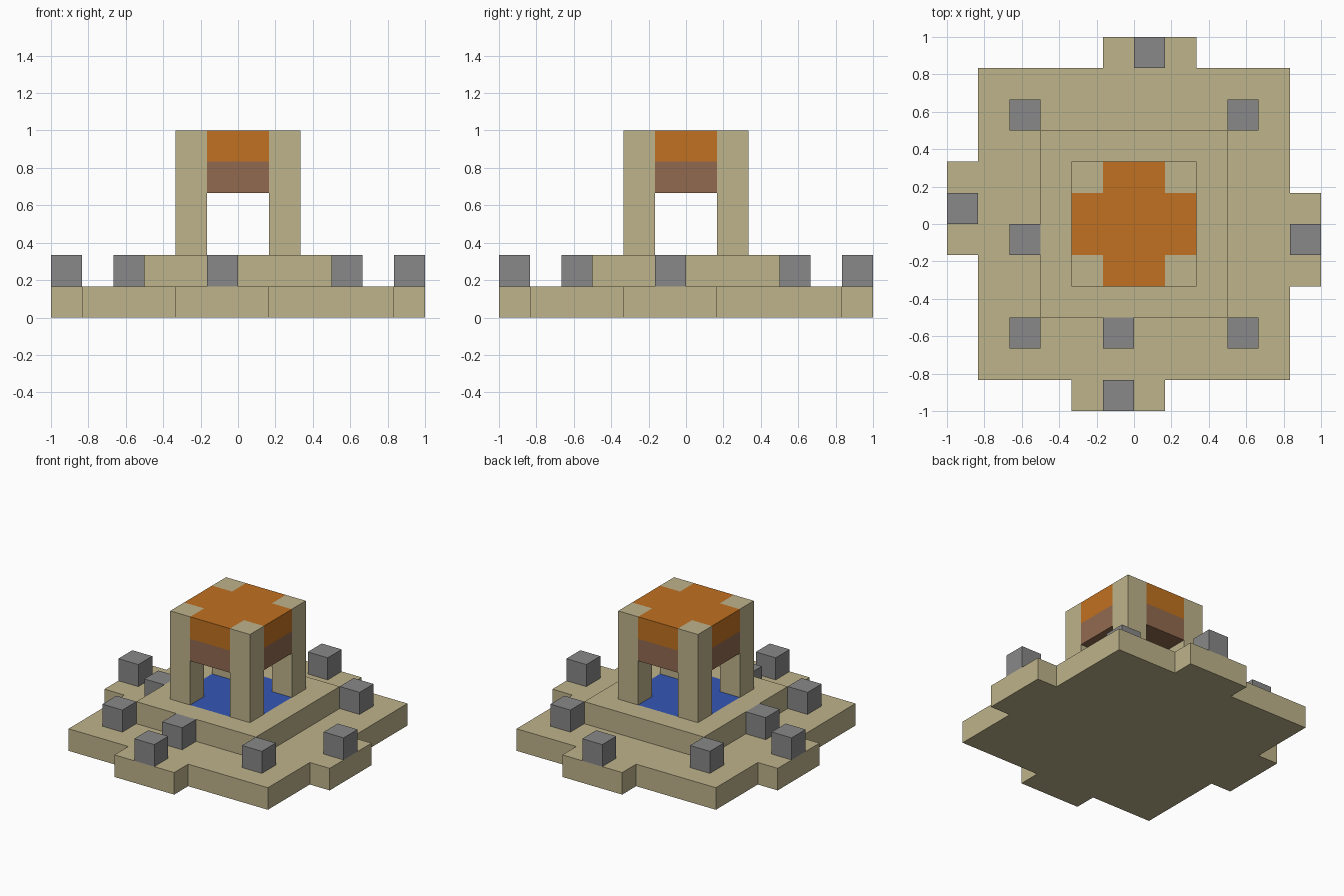
import bpy, bmesh
from mathutils import Vector

U = 1 / 6  # one block

cube = bpy.data.objects.get("Cube")
if cube:
    bpy.data.objects.remove(cube, do_unlink=True)


def linear(c):
    c /= 255
    return c / 12.92 if c <= 0.04045 else ((c + 0.055) / 1.055) ** 2.4


def material(name, *rgb):
    mat = bpy.data.materials.new(name)
    mat.use_nodes = True
    colour = [linear(c) for c in rgb] + [1]
    mat.diffuse_color = colour
    mat.node_tree.nodes["Principled BSDF"].inputs["Base Color"].default_value = colour
    return mat


sand = material("sandstone", 190, 179, 139)
stone = material("grey stone", 136, 136, 136)
orange = material("orange", 193, 113, 33)
brown = material("brown wood", 146, 106, 80)
water = material("blue water", 52, 86, 180)


def four_way(side):
    """Repeat the outline of the front side around all four sides."""
    points = list(side)
    for _ in range(3):
        side = [(-y, x) for x, y in side]
        points += side
    return points


def square(x, y, size):
    return [(x, y), (x + size, y), (x + size, y + size), (x, y + size)]


def prism(name, outline, low, high, *mats, cut=None):
    """Extrude an outline, given in blocks, between two heights."""
    bm = bmesh.new()
    face = bm.faces.new([bm.verts.new((x * U, y * U, low * U)) for x, y in outline])
    top = bmesh.ops.extrude_face_region(bm, geom=[face])["geom"]
    bmesh.ops.translate(bm, vec=(0, 0, (high - low) * U),
                        verts=[v for v in top if isinstance(v, bmesh.types.BMVert)])
    bmesh.ops.recalc_face_normals(bm, faces=bm.faces)
    if cut:
        cut(bm)
    mesh = bpy.data.meshes.new(name)
    bm.to_mesh(mesh)
    bm.free()
    for mat in mats:
        mesh.materials.append(mat)
    obj = bpy.data.objects.new(name, mesh)
    bpy.context.collection.objects.link(obj)
    return obj


def cut_pool(bm):
    """Cut a cross-shaped pool into the top of the upper step."""
    for axis in (Vector((1, 0, 0)), Vector((0, 1, 0))):
        for d in (-2, -1, 1, 2):
            bmesh.ops.bisect_plane(bm, geom=bm.verts[:] + bm.edges[:] + bm.faces[:],
                                   plane_co=axis * d * U, plane_no=axis)
    for f in bm.faces:
        near, far = sorted(abs(c) / U for c in f.calc_center_median().xy)
        if f.normal.z > 0.5 and far < 2 and near < 1:
            f.material_index = 1


# Stepped base with an offset landing on each side
prism("base", four_way([(-5, -5), (-2, -5), (-2, -6), (1, -6), (1, -5)]), 0, 1, sand)
prism("upper_step", square(-3, -3, 6), 1, 2, sand, water, cut=cut_pool)

# Corner pillars
for x in (-2, 1):
    for y in (-2, 1):
        prism("pillar", square(x, y, 1), 2, 6, sand)

# Cross-shaped roof in two layers
cross = four_way([(-1, -1), (-1, -2), (1, -2)])
prism("roof_beams", cross, 4, 5, brown)
prism("roof_top", cross, 5, 6, orange)

# Loose stone blocks: step corners, step sides, landings
corners = [(x, y) for x in (-4, 3) for y in (-4, 3)]
sides = [(-1, -4), (-4, -1)]
landings = [(-1, -6), (5, -1), (0, 5), (-6, 0)]
for x, y in corners + sides + landings:
    prism("stone_block", square(x, y, 1), 1, 2, stone)
